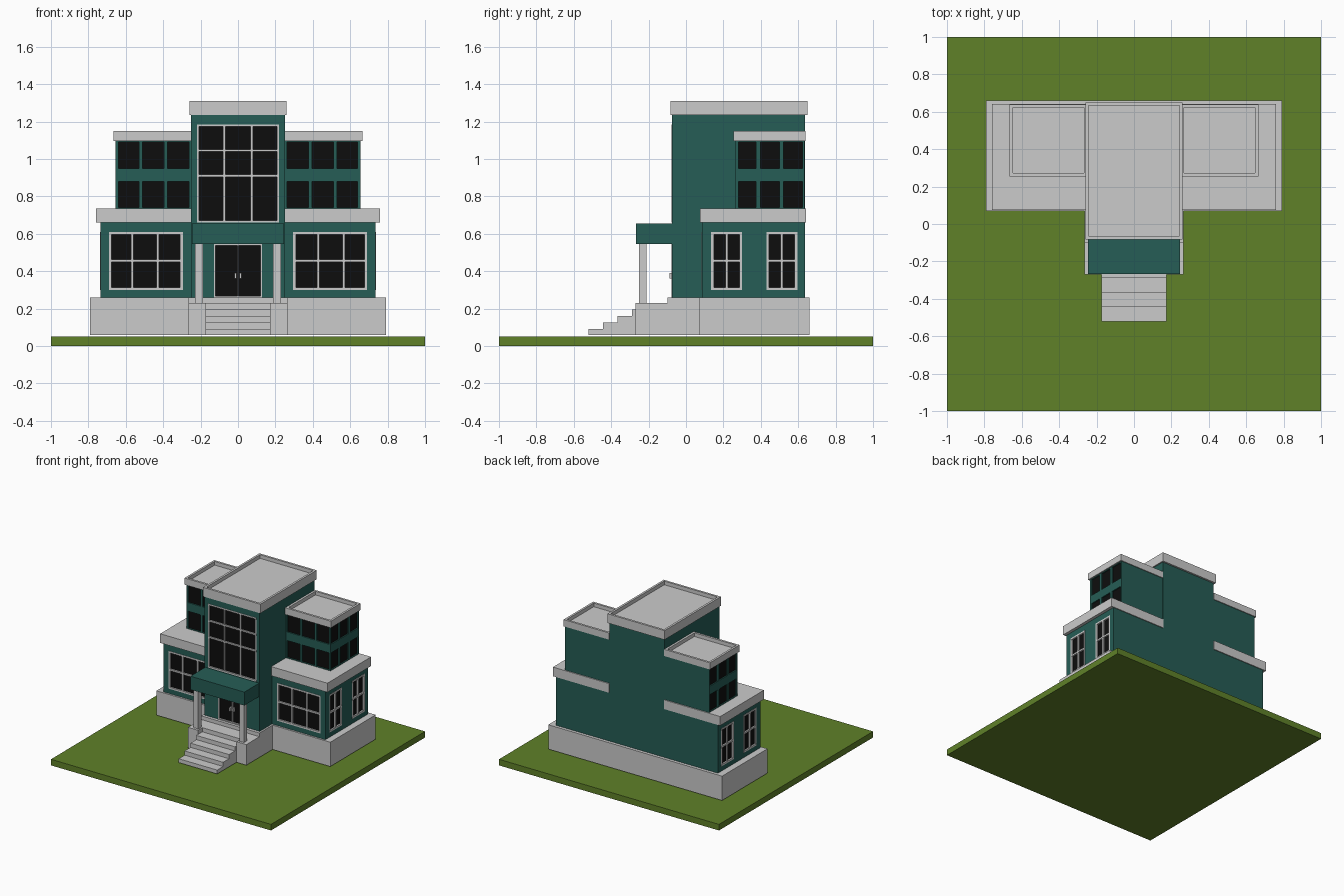
import bpy, bmesh
from mathutils import Vector

if "Cube" in bpy.data.objects:
    bpy.data.objects.remove(bpy.data.objects["Cube"])


def material(name, rgb):
    m = bpy.data.materials.new(name)
    m.diffuse_color = (*rgb, 1)
    m.use_nodes = True
    m.node_tree.nodes["Principled BSDF"].inputs["Base Color"].default_value = m.diffuse_color
    return m


TEAL = material("teal_wall", (0.019, 0.11, 0.092))
GRASS = material("grass", (0.115, 0.22, 0.022))
GLASS = material("dark_glass", (0.004, 0.004, 0.004))
DEPTH = 0.012          # window recess


def add_box(bm, b):
    x0, x1, y0, y1, z0, z1 = b
    vs = bmesh.ops.create_cube(bm, size=1)["verts"]
    size = Vector((x1 - x0, y1 - y0, z1 - z0))
    mid = Vector((x0 + x1, y0 + y1, z0 + z1)) / 2
    for v in vs:
        v.co = v.co * size + mid


def boxes(name, items, mat=None, mirror=False, rim=0, cutter=None):
    """One object from boxes; rim sinks the top inside a parapet."""
    bm = bmesh.new()
    for b in items:
        add_box(bm, b)
    if rim:
        bm.normal_update()
        top = [f for f in bm.faces if f.normal.z > 0.9]
        bmesh.ops.inset_individual(bm, faces=top, thickness=rim)
        inner = bmesh.ops.extrude_discrete_faces(bm, faces=top)["faces"]
        for f in inner:
            bmesh.ops.translate(bm, verts=f.verts, vec=(0, 0, -0.03))
    me = bpy.data.meshes.new(name)
    bm.to_mesh(me)
    bm.free()
    ob = bpy.data.objects.new(name, me)
    bpy.context.collection.objects.link(ob)
    if mat:
        me.materials.append(mat)
    if cutter:
        mod = ob.modifiers.new("openings", "BOOLEAN")
        mod.operation = "DIFFERENCE"
        mod.solver = "EXACT"
        mod.object = cutter
    if mirror:
        ob.modifiers.new("mirror", "MIRROR").use_mirror_merge = False
    return ob


def slab(side, wall, u0, u1, z0, z1, out, deep):
    """Box lying in a front (-y) or right (+x) wall."""
    if side == "front":
        return (u0, u1, wall - out, wall + deep, z0, z1)
    return (wall - deep, wall + out, u0, u1, z0, z1)


def walls(name, body, openings, mirror):
    """Wall block with recessed windows: (side, wall, u splits, z splits, frame)."""
    cuts, panes, bars = [], [], []
    for side, wall, us, zs, t in openings:
        u0, u1, z0, z1 = us[0], us[-1], zs[0], zs[-1]
        cuts.append(slab(side, wall, u0, u1, z0, z1, 0.05, DEPTH))
        panes.append(slab(side, wall, u0, u1, z0, z1, -0.010, DEPTH + 0.002))
        if t:
            for i, u in enumerate(us):
                a = u if i == 0 else u - t if i == len(us) - 1 else u - t / 2
                bars.append(slab(side, wall, a, a + t, z0, z1, 0.002, DEPTH))
            for i, z in enumerate(zs):
                a = z if i == 0 else z - t if i == len(zs) - 1 else z - t / 2
                bars.append(slab(side, wall, u0, u1, a, a + t, 0.0025, DEPTH))
    cutter = boxes(name + "_cutter", cuts)
    cutter.hide_render = True
    cutter.display_type = "WIRE"
    boxes(name + "_walls", [body], TEAL, mirror, cutter=cutter)
    boxes(name + "_glass", panes, GLASS, mirror)
    if bars:
        boxes(name + "_window_frames", bars, None, mirror)


# Lawn and stone base
boxes("lawn", [(-1, 1, -1, 1, 0, 0.05)], GRASS)
boxes("foundation", [(-0.79, 0.79, 0.07, 0.66, 0.06, 0.26)])
boxes("porch_floor", [(-0.265, 0.265, -0.10, 0.07, 0.06, 0.26)])
boxes("porch_cheek", [(0.175, 0.265, -0.27, -0.10, 0.06, 0.23)], mirror=True)

# Entrance steps, running in between the cheeks
ys = [-0.52, -0.443, -0.366, -0.29, -0.213]
boxes("steps", [(-0.175, 0.175, y, ys[i + 1] if i < 4 else -0.10,
                 0.06, 0.092 + 0.0345 * i) for i, y in enumerate(ys)])

# Ground floor wings
gz = [0.30, 0.457, 0.61]
walls("ground_floor", (0.25, 0.735, 0.085, 0.635, 0.26, 0.66), [
    ("front", 0.085, [0.295, 0.43, 0.565, 0.69], gz, 0.014),
    ("right", 0.735, [0.135, 0.217, 0.30], gz, 0.014),
    ("right", 0.735, [0.43, 0.512, 0.595], gz, 0.014)], True)
boxes("ground_floor_ledge", [(0.25, 0.76, 0.075, 0.642, 0.66, 0.735)], mirror=True)

# Upper floor wings: two rows of three plain windows on each face
upper = []
for zs in ([0.74, 0.88], [0.95, 1.09]):
    for us in ([0.262, 0.378], [0.395, 0.51], [0.528, 0.64]):
        upper.append(("front", 0.265, us, zs, 0))
    for us in ([0.28, 0.375], [0.397, 0.50], [0.522, 0.622]):
        upper.append(("right", 0.655, us, zs, 0))
walls("upper_floor", (0.25, 0.655, 0.265, 0.633, 0.735, 1.095), upper, True)
boxes("upper_roof", [(0.25, 0.665, 0.255, 0.64, 1.095, 1.15)], mirror=True, rim=0.025)

# Central tower with tall window and double door
walls("tower", (-0.25, 0.25, -0.075, 0.635, 0.25, 1.24), [
    ("front", -0.075, [-0.22, -0.073, 0.073, 0.22], [0.66, 0.91, 1.045, 1.185], 0.012),
    ("front", -0.075, [-0.128, 0, 0.128], [0.26, 0.545], 0.008)], False)
boxes("tower_roof", [(-0.26, 0.26, -0.082, 0.65, 1.235, 1.31)], rim=0.025)
boxes("door_handle", [(0.008, 0.02, -0.088, -0.064, 0.36, 0.39)], mirror=True)

# Entrance canopy on two square columns
boxes("canopy", [(-0.245, 0.245, -0.268, -0.075, 0.545, 0.655)], TEAL)
boxes("canopy_column", [(0.187, 0.23, -0.25, -0.21, 0.23, 0.545)], mirror=True)
